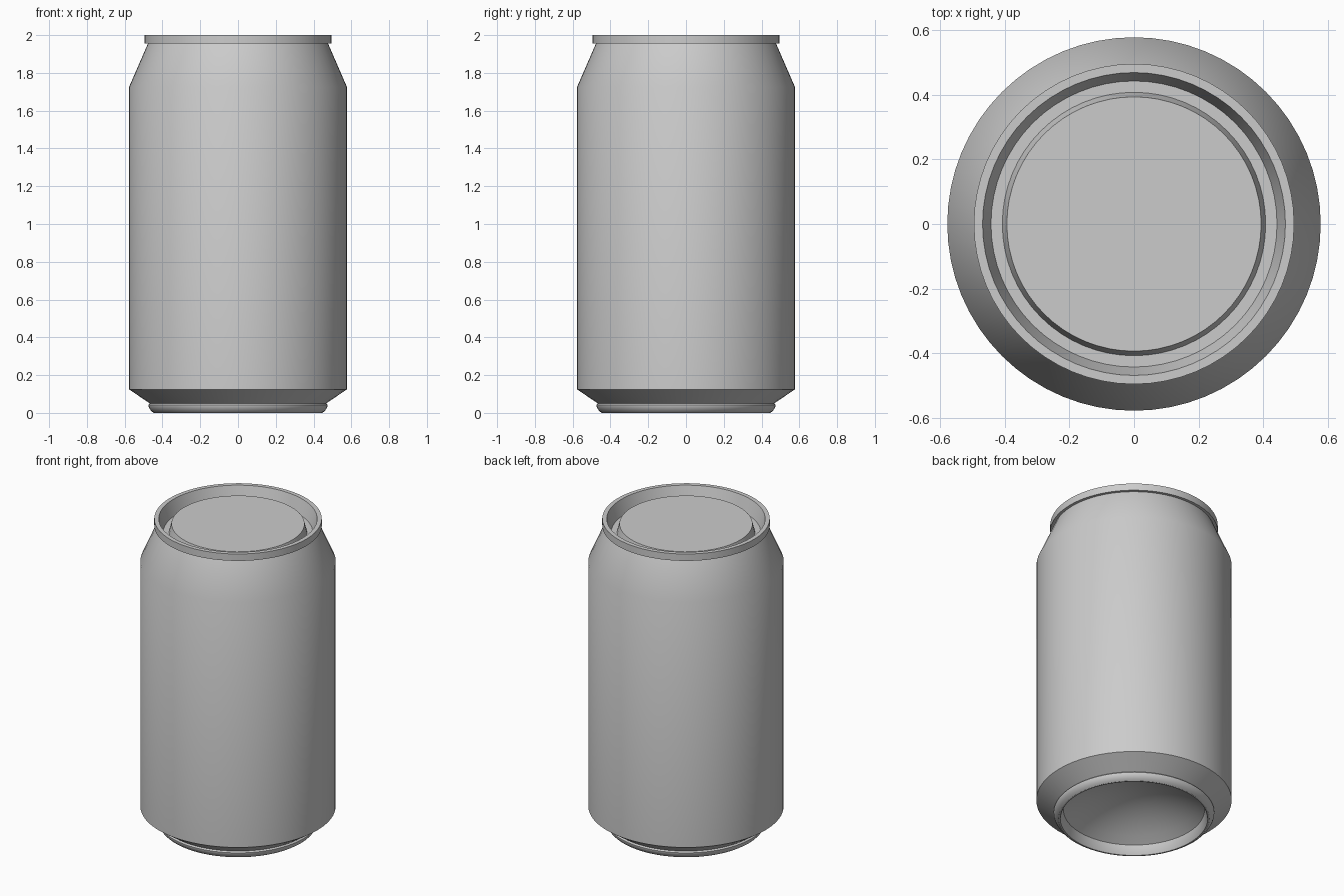
import bpy
import bmesh
import math

if "Cube" in bpy.data.objects:
    bpy.data.objects.remove(bpy.data.objects["Cube"], do_unlink=True)

SEGMENTS = 64

# Single bare metal colour
metal = bpy.data.materials.new("grey_metal")
metal.use_nodes = True
GREY = (0.6, 0.6, 0.6, 1.0)
metal.diffuse_color = GREY
metal.node_tree.nodes["Principled BSDF"].inputs["Base Color"].default_value = GREY


def lathe(name, profile):
    """Revolve (radius, z) points, listed bottom centre -> outside -> top centre."""
    bm = bmesh.new()
    rings = []
    for r, z in profile:
        if r == 0:
            rings.append([bm.verts.new((0, 0, z))] * SEGMENTS)
        else:
            angles = [math.tau * i / SEGMENTS for i in range(SEGMENTS)]
            rings.append([bm.verts.new((r * math.cos(a), r * math.sin(a), z)) for a in angles])
    for low, high in zip(rings, rings[1:]):
        for i in range(SEGMENTS):
            j = (i + 1) % SEGMENTS
            corners = dict.fromkeys((low[i], low[j], high[j], high[i]))
            bm.faces.new(list(corners))
    mesh = bpy.data.meshes.new(name)
    bm.to_mesh(mesh)
    bm.free()
    mesh.materials.append(metal)
    obj = bpy.data.objects.new(name, mesh)
    bpy.context.collection.objects.link(obj)
    bpy.ops.object.select_all(action='DESELECT')
    obj.select_set(True)
    bpy.context.view_layer.objects.active = obj
    bpy.ops.object.shade_smooth_by_angle(angle=math.radians(30))
    return obj


# Base: concave dome, inner wall and rounded standing ring
DOME_R, DOME_Z, DOME_RISE = 0.417, 0.06, 0.14
dome = [(DOME_R * t / 8, DOME_Z + DOME_RISE * (1 - (t / 8) ** 2)) for t in range(9)]
standing_ring = [(0.432, 0.004), (0.436, 0.0), (0.445, 0.0), (0.457, 0.008),
                 (0.467, 0.02), (0.474, 0.034), (0.475, 0.042), (0.467, 0.05)]
lathe("base", dome + standing_ring)

# Body: lower chamfer, straight wall and tapered shoulder
lathe("body", [(0.467, 0.05), (0.577, 0.125), (0.577, 1.725), (0.477, 1.955)])

# Lid: rolled rim, countersunk groove and raised centre panel
lathe("lid", [(0.477, 1.955), (0.495, 1.955), (0.495, 2.0), (0.468, 2.0),
              (0.442, 1.91), (0.407, 1.91), (0.393, 1.967), (0.0, 1.967)])
